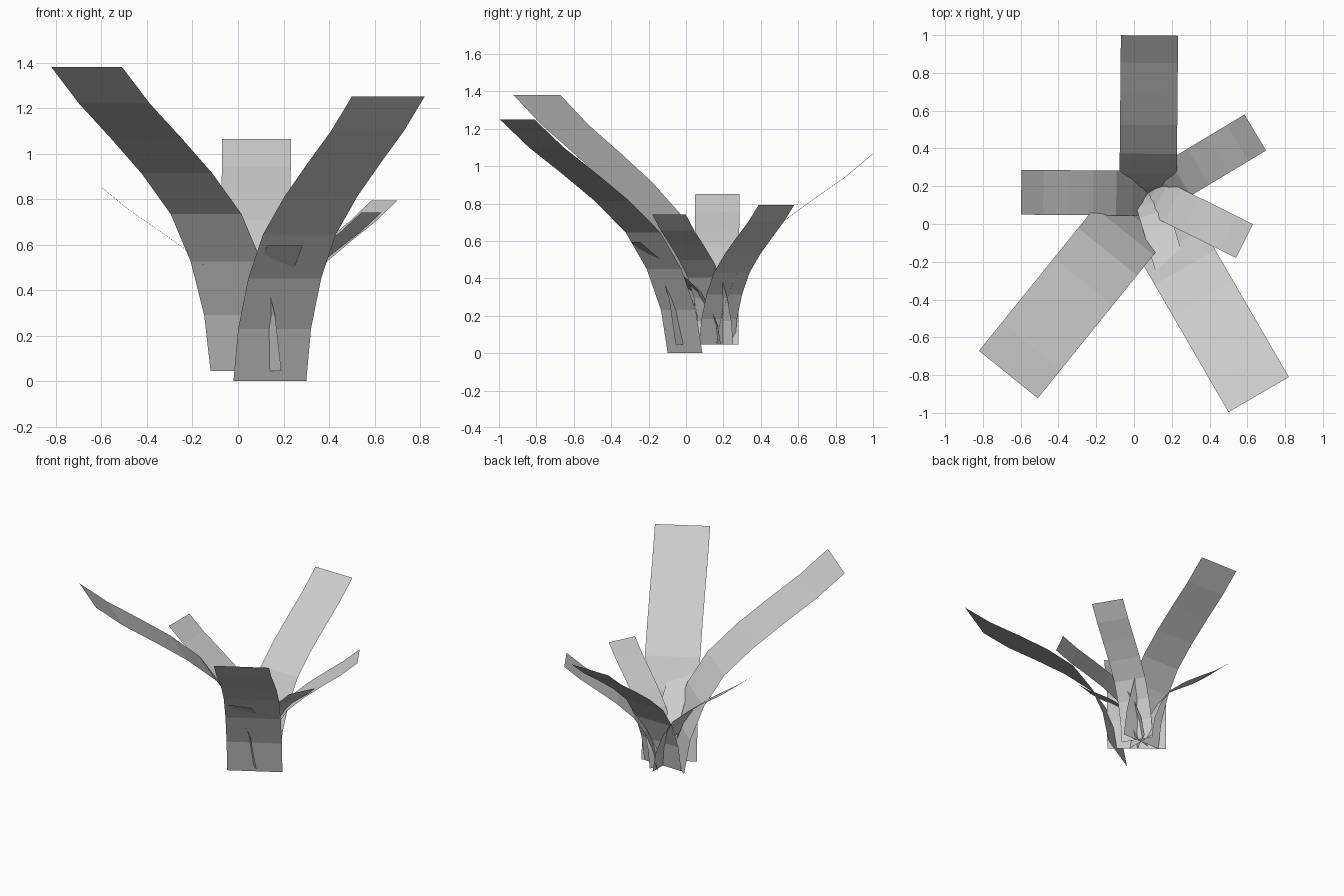
import bpy
from math import hypot
from mathutils import Vector

cube = bpy.data.objects.get("Cube")
if cube:
    bpy.data.objects.remove(cube, do_unlink=True)

# One plain grey for all leaves
grey = bpy.data.materials.new("leaf_grey")
grey.use_nodes = True
colour = (0.6, 0.6, 0.6, 1)
grey.diffuse_color = colour
grey.node_tree.nodes["Principled BSDF"].inputs["Base Color"].default_value = colour

# Shared arching profile: (outward fraction, height fraction)
ARCH = [(0, 0), (.04, .184), (.125, .36), (.25, .516),
        (.433, .65), (.625, .765), (.826, .88), (1, 1)]


def leaf(name, base, tip, width):
    """Flat strip bending outward from its base centre to its tip centre."""
    base, tip = Vector(base), Vector(tip)
    run = tip - base
    side = Vector((-run.y, run.x, 0)) * (width / 2 / hypot(run.x, run.y))
    verts, faces = [], []
    for i, (out, up) in enumerate(ARCH):
        mid = base + Vector((run.x * out, run.y * out, run.z * up))
        verts += [mid + side, mid - side]
        if i:
            k = 2 * i
            faces.append((k - 2, k - 1, k + 1, k))
    mesh = bpy.data.meshes.new(name)
    mesh.from_pydata(verts, [], faces)
    mesh.materials.append(grey)
    obj = bpy.data.objects.new(name, mesh)
    bpy.context.collection.objects.link(obj)


# Two big front leaves
leaf("front_left_leaf", (.14, -.005, 0), (.66, -.903, 1.25), .37)
leaf("front_right_leaf", (.035, .07, .045), (-.665, -.797, 1.38), .4)

# Smaller leaves sharing one root
ROOT = (.074, .163, .045)
leaf("back_leaf", ROOT, (.082, .998, 1.065), .303)
leaf("right_leaf", ROOT, (-.597, .168, .85), .237)
leaf("back_left_leaf", (.11, .165, .045), (.642, .484, .793), .222)
leaf("left_leaf", ROOT, (.585, -.09, .74), .2)
leaf("front_leaf", ROOT, (.205, -.27, .595), .163)
